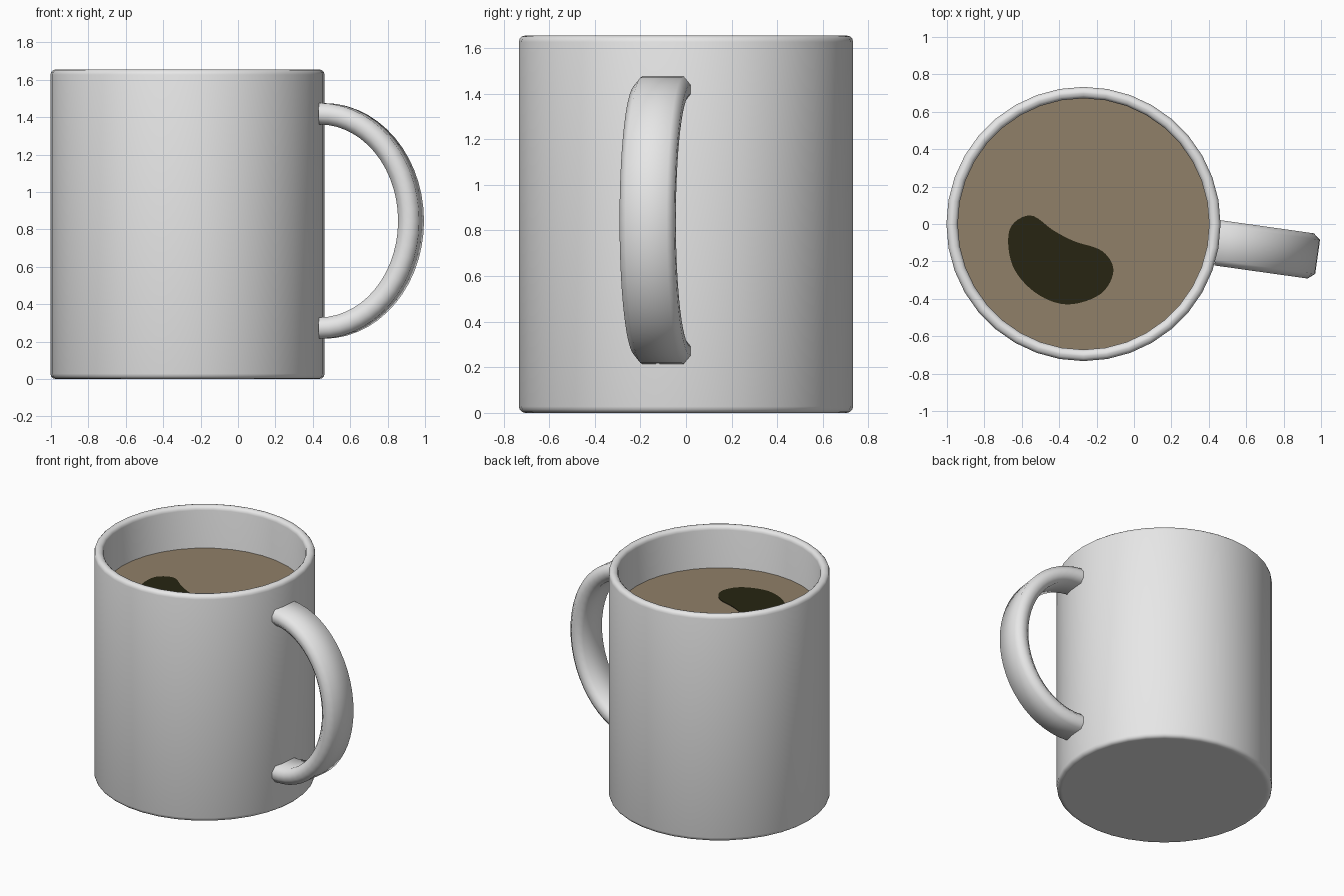
import bpy, bmesh, math
from mathutils import Matrix, Vector

cube = bpy.data.objects.get("Cube")
if cube:
    bpy.data.objects.remove(cube, do_unlink=True)

CENTRE_X = -0.27
RADIUS, INNER, HEIGHT = 0.733, 0.672, 1.655
COFFEE_Z = 1.35


def material(name, rgb):
    mat = bpy.data.materials.new(name)
    mat.use_nodes = True
    colour = (*rgb, 1)
    mat.diffuse_color = colour
    mat.node_tree.nodes["Principled BSDF"].inputs["Base Color"].default_value = colour
    return mat


def finish(bm, name, mat, angle=50):
    bmesh.ops.recalc_face_normals(bm, faces=bm.faces)
    mesh = bpy.data.meshes.new(name)
    bm.to_mesh(mesh)
    bm.free()
    mesh.materials.append(mat)
    obj = bpy.data.objects.new(name, mesh)
    bpy.context.collection.objects.link(obj)
    bpy.ops.object.select_all(action='DESELECT')
    obj.select_set(True)
    bpy.context.view_layer.objects.active = obj
    bpy.ops.object.shade_smooth_by_angle(angle=math.radians(angle))
    return obj


def corner(r, z, size, start, steps=3):
    """Quarter-round profile points about (r, z), turning anticlockwise."""
    angles = [math.radians(start + 90 * i / steps) for i in range(steps + 1)]
    return [(r + size * math.cos(a), z + size * math.sin(a)) for a in angles]


def lathe(profile, segments):
    bm = bmesh.new()
    verts = [bm.verts.new((r, 0, z)) for r, z in profile]
    edges = [bm.edges.new(pair) for pair in zip(verts, verts[1:])]
    bmesh.ops.spin(bm, geom=verts + edges, cent=(0, 0, 0), axis=(0, 0, 1),
                   angle=math.tau, steps=segments, use_duplicate=False)
    bmesh.ops.remove_doubles(bm, verts=bm.verts, dist=0.0005)
    return bm


ceramic = material("white ceramic", (0.8, 0.8, 0.8))
coffee = material("milky coffee", (0.28, 0.215, 0.14))
dark = material("dark coffee", (0.02, 0.018, 0.006))

# Mug body: rounded foot, straight wall, rounded rim and hollow inside
edge = 0.028
profile = [(0, 0), (RADIUS - 0.04, 0)]
profile += corner(RADIUS - edge, edge, edge, -90)
profile += corner(RADIUS - edge, HEIGHT - edge, edge, 0)
profile += corner(INNER + edge, HEIGHT - edge, edge, 90)
profile += [(INNER, 0.08), (0, 0.08)]
body = finish(lathe(profile, 36), "mug_body", ceramic)
body.location.x = CENTRE_X

# Coffee surface, tucked slightly into the wall
bm = bmesh.new()
bmesh.ops.create_circle(bm, cap_ends=True, segments=36, radius=INNER + 0.004)
surface = finish(bm, "coffee_surface", coffee)
surface.location = (CENTRE_X, 0, COFFEE_Z)

# Dark kidney-shaped patch: a closed smooth outline filled as a thin plate
outline = [(-0.555, 0.046), (-0.43, -0.035), (-0.32, -0.092), (-0.17, -0.145),
           (-0.11, -0.25), (-0.18, -0.375), (-0.36, -0.43), (-0.53, -0.365),
           (-0.65, -0.22), (-0.665, -0.03)]
bm = bmesh.new()
ring = []
count = len(outline)
for i in range(count):
    p0, p1, p2, p3 = [Vector(outline[(i + k) % count]) for k in (-1, 0, 1, 2)]
    for step in range(6):
        t = step / 6
        p = (p1 * 2 + (p2 - p0) * t + (p0 * 2 - p1 * 5 + p2 * 4 - p3) * t ** 2
             + (p1 * 3 - p0 - p2 * 3 + p3) * t ** 3) / 2
        ring.append(bm.verts.new((p.x, p.y, 0)))
face = bm.faces.new(ring)
top = bmesh.ops.extrude_face_region(bm, geom=[face])["geom"]
bmesh.ops.translate(bm, vec=(0, 0, 0.004),
                    verts=[g for g in top if isinstance(g, bmesh.types.BMVert)])
patch = finish(bm, "dark_patch", dark)
patch.location.z = COFFEE_Z

# Handle: chamfered strap swept along a half ellipse
section = [(0.122, -0.02), (0.122, 0.02), (0.092, 0.057), (-0.092, 0.057),
           (-0.122, 0.02), (-0.122, -0.02), (-0.092, -0.057), (0.092, -0.057)]
start, reach, rise, mid_z = 0.724, 0.483, 0.573, 0.845
bm = bmesh.new()
rings = []
steps = 28
for i in range(steps + 1):
    a = math.pi * (i / steps - 0.5)
    point = Vector((start + reach * math.cos(a), 0, mid_z + rise * math.sin(a)))
    normal = Vector((math.cos(a) / reach, 0, math.sin(a) / rise)).normalized()
    rings.append([bm.verts.new(point + normal * n + Vector((0, w, 0)))
                  for w, n in section])
for low, high in zip(rings, rings[1:]):
    for j in range(len(section)):
        k = (j + 1) % len(section)
        bm.faces.new((low[j], low[k], high[k], high[j]))
bm.faces.new(rings[0])
bm.faces.new(rings[-1])
bm.transform(Matrix.Rotation(math.radians(-8), 4, 'Z'))
handle = finish(bm, "handle", ceramic, 60)
handle.location.x = CENTRE_X
